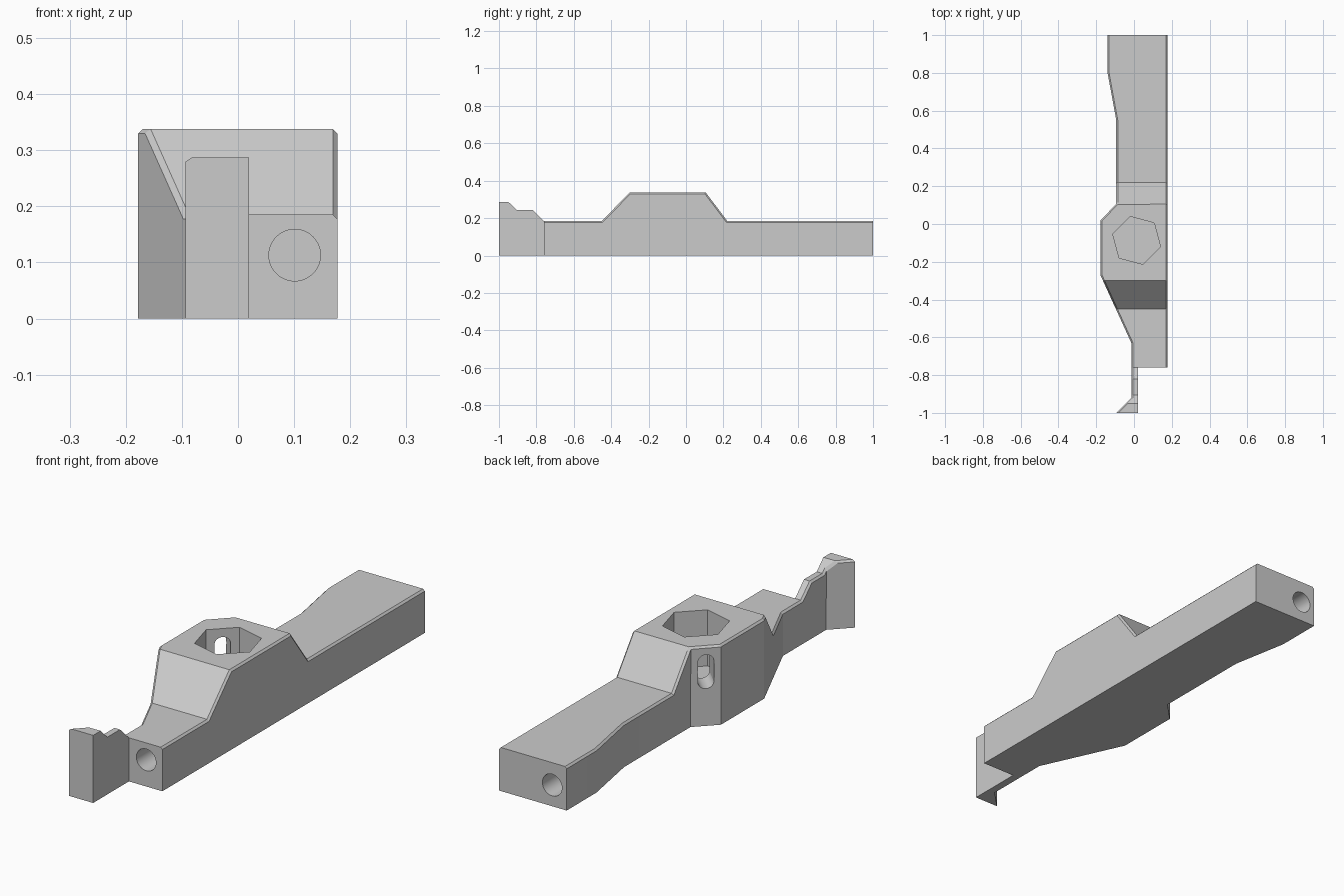
import bpy, bmesh, math
from mathutils import Matrix, Vector

cube = bpy.data.objects.get("Cube")
if cube:
    bpy.data.objects.remove(cube, do_unlink=True)

grey = bpy.data.materials.new("plain grey")
grey.use_nodes = True
colour = (0.6, 0.6, 0.6, 1)
grey.diffuse_color = colour
grey.node_tree.nodes["Principled BSDF"].inputs["Base Color"].default_value = colour


def make_object(name, bm):
    bmesh.ops.recalc_face_normals(bm, faces=bm.faces)
    mesh = bpy.data.meshes.new(name)
    bm.to_mesh(mesh)
    bm.free()
    mesh.materials.append(grey)
    obj = bpy.data.objects.new(name, mesh)
    bpy.context.collection.objects.link(obj)
    return obj


# Plan outline of the arm and its hooked finger
outline = [(0.177, 1), (-0.14, 1), (-0.14, 0.8), (-0.094, 0.55), (-0.094, 0.105),
           (-0.178, 0.02), (-0.178, -0.27), (-0.014, -0.63), (-0.014, -0.92),
           (-0.094, -1), (0.02, -1), (0.02, -0.76), (0.177, -0.76)]
# Height of the top surface along y
heights = [(-1, 0.287), (-0.95, 0.287), (-0.905, 0.243), (-0.82, 0.243), (-0.76, 0.185),
           (-0.45, 0.185), (-0.3, 0.338), (0.105, 0.338), (0.22, 0.185), (1, 0.185)]


def top_height(y):
    for (y0, z0), (y1, z1) in zip(heights, heights[1:]):
        if y <= y1 + 1e-5:
            return z0 + (z1 - z0) * (y - y0) / (y1 - y0)
    return heights[-1][1]


# Arm: slice the plan at every height change, then raise it
bm = bmesh.new()
bm.faces.new([bm.verts.new((x, y, 0)) for x, y in outline])
for y, z in heights[1:-1]:
    bmesh.ops.bisect_plane(bm, geom=bm.verts[:] + bm.edges[:] + bm.faces[:], dist=1e-5,
                           plane_co=(0, y, 0), plane_no=(0, 1, 0))
raised = bmesh.ops.extrude_face_region(bm, geom=bm.faces[:], use_keep_orig=True)["geom"]
for v in raised:
    if isinstance(v, bmesh.types.BMVert):
        v.co.z = top_height(v.co.y)
bmesh.ops.recalc_face_normals(bm, faces=bm.faces)
bm.normal_update()

# Small chamfer along the long upper edges
rims = []
for e in bm.edges:
    if len(e.link_faces) != 2:
        continue
    a, b = sorted((f.normal for f in e.link_faces), key=lambda n: n.z)
    inner = all(abs(v.co.x - 0.02) < 1e-4 for v in e.verts)
    if b.z > 0.3 and abs(a.z) < 0.01 and abs(a.x) > 0.3 and not inner:
        rims.append(e)
bmesh.ops.bevel(bm, geom=rims, offset=0.008, offset_type='OFFSET', segments=1,
                affect='EDGES', clamp_overlap=True)
bmesh.ops.dissolve_limit(bm, angle_limit=0.005, verts=bm.verts[:], edges=bm.edges[:])
arm = make_object("arm", bm)


def cutter(name, sides, radius, depth, matrix, stretch=0):
    bm = bmesh.new()
    bmesh.ops.create_cone(bm, cap_ends=True, segments=sides, radius1=radius,
                          radius2=radius, depth=depth)
    for v in bm.verts:
        if abs(v.co.y) > 1e-5:
            v.co.y += math.copysign(stretch, v.co.y)
    bmesh.ops.transform(bm, matrix=matrix, verts=bm.verts)
    obj = make_object(name, bm)
    obj.hide_render = True
    obj.hide_viewport = True
    obj.display_type = 'WIRE'
    mod = arm.modifiers.new(name, 'BOOLEAN')
    mod.operation = 'DIFFERENCE'
    mod.solver = 'EXACT'
    mod.object = obj


def at(x, y, z):
    return Matrix.Translation((x, y, z))


# Hexagonal pocket, with one flat facing the diagonal corner
spin = Vector((1, 0)).angle_signed(Vector((0, 1))) * 0
pocket_turn = Matrix.Rotation(math.radians(45), 4, 'Z')
cutter("hex_pocket_cutter", 6, 0.131, 0.4,
       at(0.014, -0.087, 0.3) @ Matrix.Rotation(math.radians(15), 4, 'Z'))

# Upright slot from the pocket out through the diagonal corner
upright = Matrix.Rotation(math.radians(90), 4, 'X')
cutter("slot_cutter", 32, 0.032, 0.2, at(-0.115, 0.04, 0.23) @ pocket_turn @ upright, 0.04)

# Blind round holes in both ends
cutter("front_hole_cutter", 48, 0.046, 0.5, at(0.101, -0.76, 0.113) @ upright)
cutter("back_hole_cutter", 48, 0.046, 0.5, at(-0.072, 1, 0.09) @ upright)

# Apply the cuts and smooth only the round walls
bpy.context.view_layer.update()
cut_mesh = bpy.data.meshes.new_from_object(arm.evaluated_get(bpy.context.evaluated_depsgraph_get()))
arm.modifiers.clear()
arm.data = cut_mesh
for obj in [o for o in bpy.data.objects if o.name.endswith("_cutter")]:
    bpy.data.objects.remove(obj, do_unlink=True)
bpy.ops.object.select_all(action='DESELECT')
bpy.context.view_layer.objects.active = arm
arm.select_set(True)
bpy.ops.object.shade_smooth_by_angle(angle=math.radians(15))
